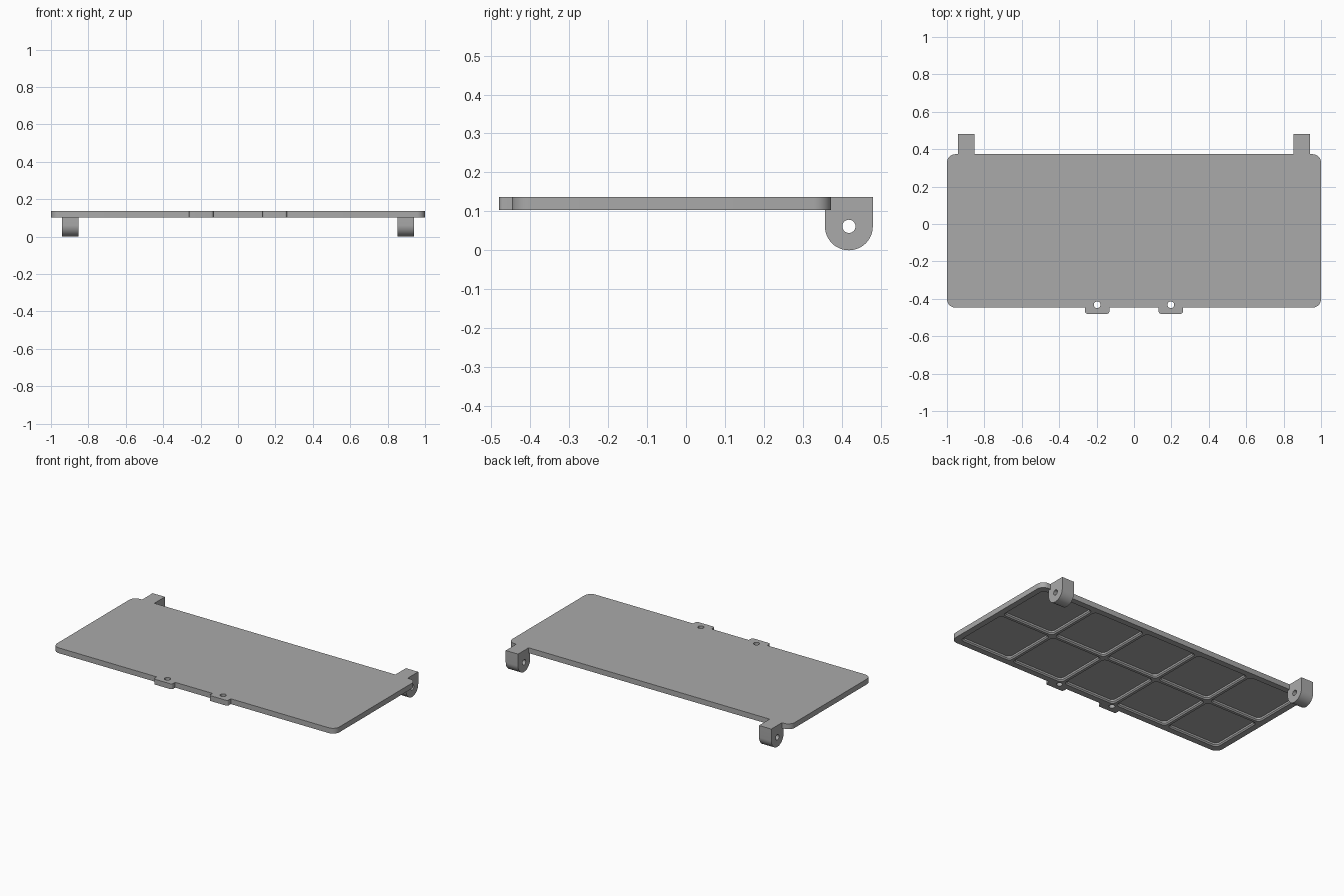
import bpy, bmesh
from math import pi, cos, sin
from mathutils import Matrix

if "Cube" in bpy.data.objects:
    bpy.data.objects.remove(bpy.data.objects["Cube"])

TOP, BASE = 0.137, 0.103
FRONT, BACK = -0.447, 0.373

grey = bpy.data.materials.new("plain grey")
grey.use_nodes = True
grey.diffuse_color = (0.4, 0.4, 0.4, 1)
grey.node_tree.nodes["Principled BSDF"].inputs["Base Color"].default_value = (0.4, 0.4, 0.4, 1)


def arc(cx, cy, r, a0, a1, n=8):
    return [(cx + r * cos(a0 + (a1 - a0) * i / n), cy + r * sin(a0 + (a1 - a0) * i / n)) for i in range(n + 1)]


def rounded_rect(x0, x1, y0, y1, r):
    corners = [(x1 - r, y1 - r), (x0 + r, y1 - r), (x0 + r, y0 + r), (x1 - r, y0 + r)]
    return [p for i, (x, y) in enumerate(corners) for p in arc(x, y, r, i * pi / 2, (i + 1) * pi / 2)]


def loft(name, layers, helper=False):
    """Solid through stacked (height, outline) layers with matching point counts."""
    bm = bmesh.new()
    rings = [[bm.verts.new((x, y, z)) for x, y in pts] for z, pts in layers]
    for a, b in zip(rings, rings[1:]):
        for i in range(len(a)):
            j = (i + 1) % len(a)
            bm.faces.new((a[i], a[j], b[j], b[i]))
    bm.faces.new(rings[0][::-1])
    bm.faces.new(rings[-1])
    bmesh.ops.recalc_face_normals(bm, faces=bm.faces)
    mesh = bpy.data.meshes.new(name)
    bm.to_mesh(mesh)
    bm.free()
    mesh.materials.append(grey)
    ob = bpy.data.objects.new(name, mesh)
    bpy.context.collection.objects.link(ob)
    ob.hide_render = helper
    return ob


def combine(target, tool, operation="DIFFERENCE"):
    """Apply a boolean and remove the tool object."""
    mod = target.modifiers.new("cut", "BOOLEAN")
    mod.operation, mod.solver, mod.object = operation, "EXACT", tool
    bpy.context.view_layer.objects.active = target
    bpy.ops.object.modifier_apply(modifier=mod.name)
    bpy.data.objects.remove(tool)


def smooth(ob):
    bpy.ops.object.select_all(action="DESELECT")
    ob.select_set(True)
    bpy.context.view_layer.objects.active = ob
    bpy.ops.object.shade_smooth_by_angle(angle=0.5)


# Cover plate with rounded corners
outline = rounded_rect(-1, 1, FRONT, BACK, 0.045)
plate = loft("cover_plate", [(BASE, outline), (TOP, outline)])

# Latch tabs on the front edge
for side in (-1, 1):
    x = side * 0.197
    shape = rounded_rect(x - 0.065, x + 0.065, -0.48, -0.40, 0.012)
    combine(plate, loft("tab", [(BASE, shape), (TOP, shape)]), "UNION")

# Underside pockets, leaving a rim and ribs with chamfered edges
COLS, ROWS, RIM, RIB = 5, 2, 0.045, 0.03
w = (2 - 2 * RIM - (COLS - 1) * RIB) / COLS
d = (BACK - FRONT - 2 * RIM - (ROWS - 1) * RIB) / ROWS
for i in range(COLS):
    for j in range(ROWS):
        x, y = -1 + RIM + i * (w + RIB), FRONT + RIM + j * (d + RIB)
        wide, narrow = [rounded_rect(x + g, x + w - g, y + g, y + d - g, 0.025) for g in (-0.008, 0)]
        combine(plate, loft("pocket_cutter", [(BASE - 0.002, wide), (BASE + 0.008, narrow),
                                              (TOP - 0.014, narrow)], True))

# Screw holes beside the tabs
for side in (-1, 1):
    hole = arc(side * 0.197, -0.432, 0.018, 0, 2 * pi, 32)[:-1]
    combine(plate, loft("screw_cutter", [(0, hole), (0.3, hole)], True))
smooth(plate)

# Hinge lugs on the back edge, drilled through for a pin
R, CY = 0.0615, 0.4185
profile = [(CY + R, TOP), (CY - R, TOP)] + arc(CY, R, R, pi, 2 * pi, 24)
pin = arc(CY, R, 0.017, 0, 2 * pi, 32)[:-1]
to_side = Matrix(((0, 0, 1), (1, 0, 0), (0, 1, 0))).to_4x4()
for side, name in ((1, "left_hinge_lug"), (-1, "right_hinge_lug")):
    mid = side * 0.897
    lug = loft(name, [(mid - 0.0435, profile), (mid + 0.0435, profile)])
    combine(lug, loft("pin_cutter", [(mid - 0.1, pin), (mid + 0.1, pin)], True))
    lug.data.transform(to_side)
    smooth(lug)
